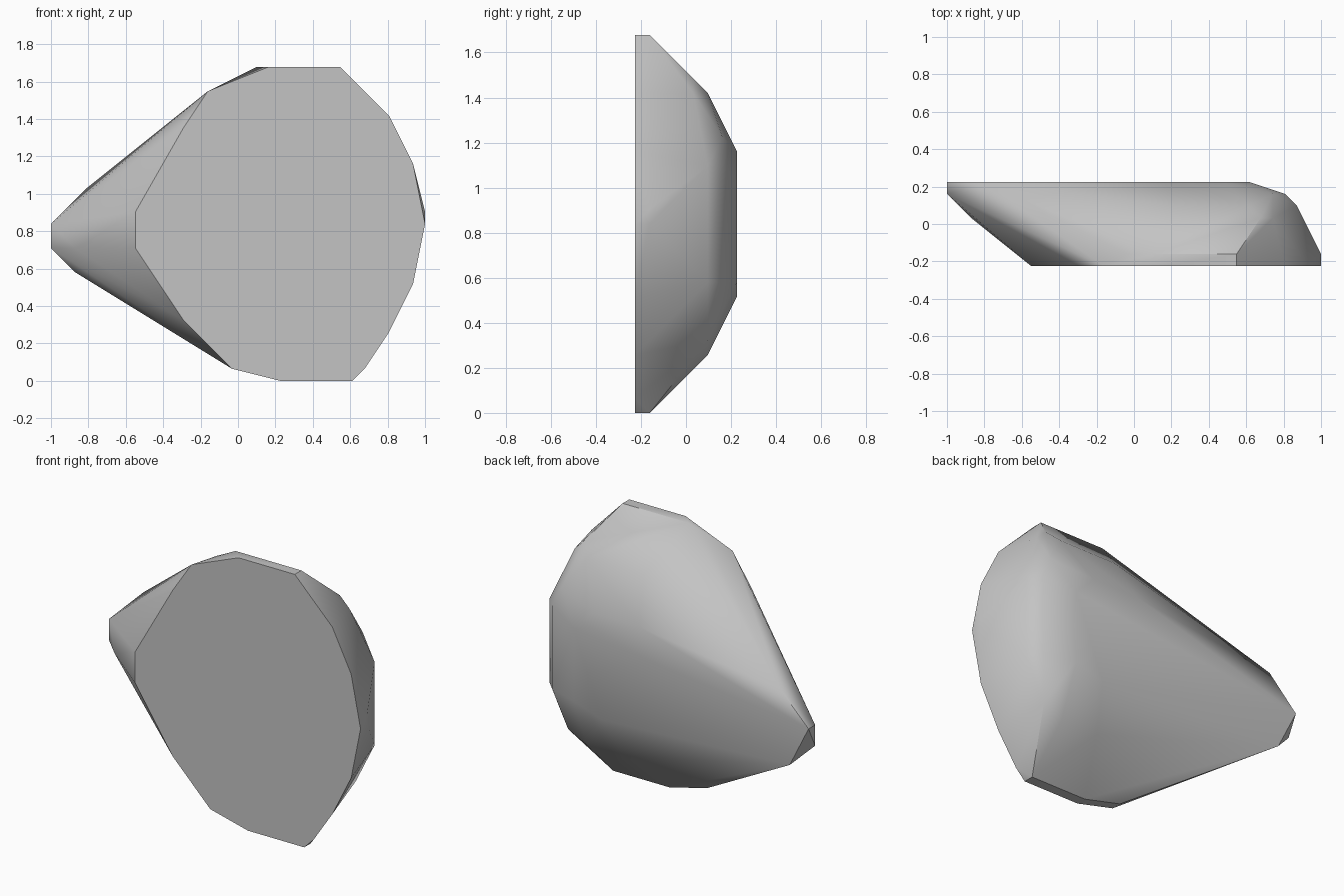
import bpy
import bmesh
from math import radians

STEP = 2 / 31  # lattice spacing; the stone spans 31 cells in width

default = bpy.data.objects.get("Cube")
if default:
    bpy.data.objects.remove(default, do_unlink=True)


def make_material(name, colour):
    material = bpy.data.materials.new(name)
    material.use_nodes = True
    material.diffuse_color = colour
    shader = material.node_tree.nodes["Principled BSDF"]
    shader.inputs["Base Color"].default_value = colour
    return material


# Corner outlines (across, up) at each depth, from the flat front to the back
flat_front = [(7, 11), (7, 14), (11, 21), (13, 24), (18, 26), (24, 26),
              (28, 22), (30, 18), (31, 13), (30, 8), (28, 4), (26, 1),
              (25, 0), (19, 0), (15, 1), (11, 5)]
front_rim = [(15, 25), (17, 26), (24, 26), (31, 14), (31, 13),
             (25, 0), (19, 0), (15, 1)]
middle = [(2, 11), (20, 23), (26, 23), (27, 22), (25, 3)]
upper_slope = [(19, 22), (25, 22), (29, 17), (29, 9), (27, 5), (21, 4), (25, 4)]
back_rim = [(0, 11), (0, 13), (27, 19), (28, 17), (28, 9), (26, 7)]
flat_back = [(0, 13), (2, 9), (3, 16), (18, 18), (23, 18),
             (25, 16), (25, 9), (22, 8)]
layers = {0: flat_front, 1: front_rim, 4: middle,
          5: upper_slope, 6: back_rim, 7: flat_back}


def build_hull(name, layers, material):
    """Wrap the layered outlines in one convex faceted skin."""
    bm = bmesh.new()
    for depth, outline in layers.items():
        for across, up in outline:
            bm.verts.new(((across - 31 / 2) * STEP, (depth - 7 / 2) * STEP, up * STEP))
    hull = bmesh.ops.convex_hull(bm, input=bm.verts[:])
    spare = set(hull["geom_interior"]) | set(hull["geom_unused"])
    bmesh.ops.delete(bm, geom=[g for g in spare if isinstance(g, bmesh.types.BMVert)],
                     context="VERTS")
    # Merge coplanar triangles into clean facets
    bmesh.ops.dissolve_limit(bm, angle_limit=radians(1),
                             verts=bm.verts[:], edges=bm.edges[:])
    bmesh.ops.recalc_face_normals(bm, faces=bm.faces[:])
    mesh = bpy.data.meshes.new(name)
    bm.to_mesh(mesh)
    bm.free()
    mesh.materials.append(material)
    obj = bpy.data.objects.new(name, mesh)
    bpy.context.collection.objects.link(obj)
    return obj


stone = build_hull("stone_shard", layers,
                   make_material("stone_grey", (0.55, 0.55, 0.55, 1)))

# Soft facets with crisp rims
bpy.ops.object.select_all(action="DESELECT")
stone.select_set(True)
bpy.context.view_layer.objects.active = stone
bpy.ops.object.shade_smooth_by_angle(angle=radians(35))
